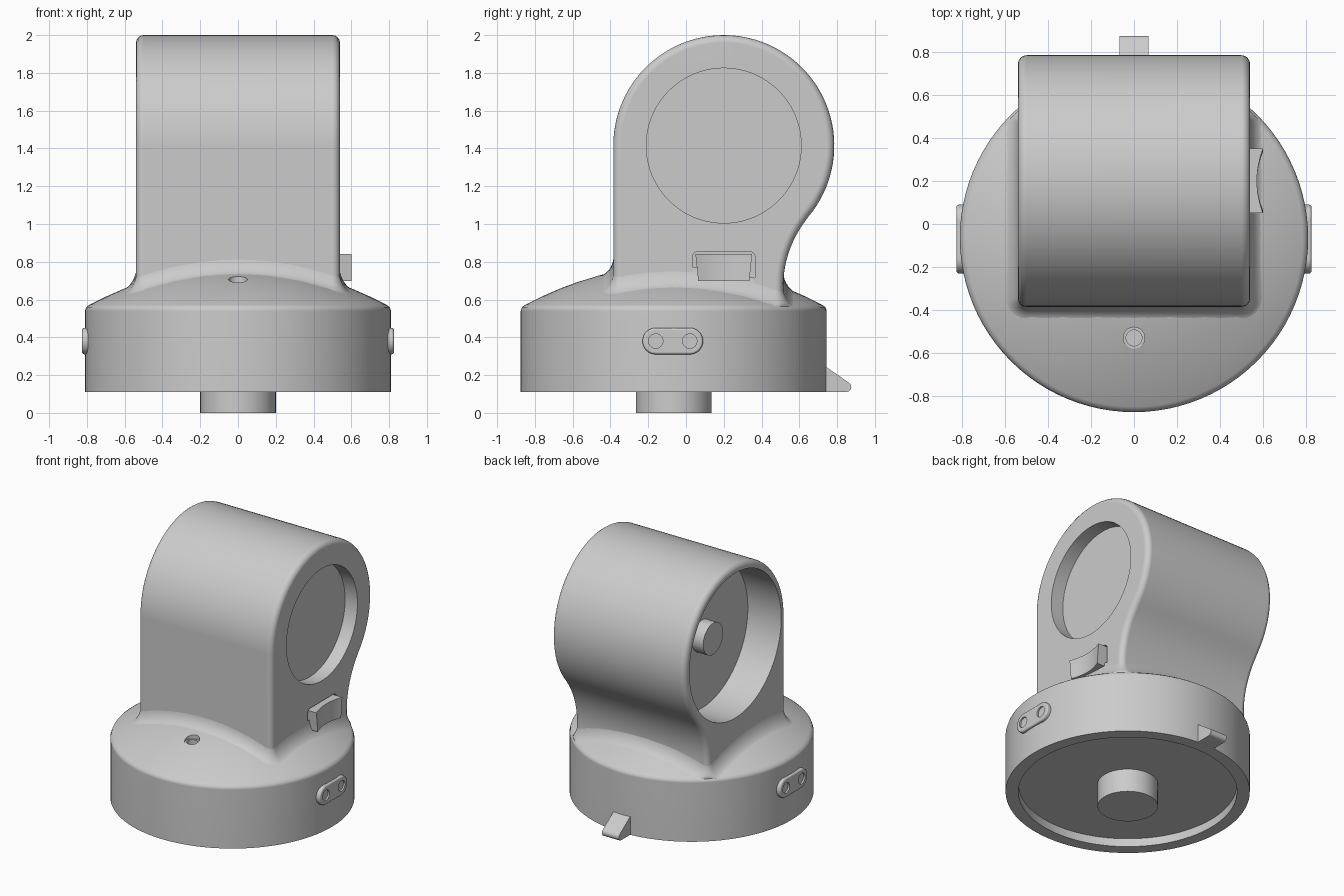
import bpy, bmesh, math

cube = bpy.data.objects.get("Cube")
if cube:
    bpy.data.objects.remove(cube)

GREY = (0.6, 0.6, 0.6, 1)
mat = bpy.data.materials.new("plain grey")
mat.use_nodes = True
mat.diffuse_color = GREY
mat.node_tree.nodes["Principled BSDF"].inputs["Base Color"].default_value = GREY

BASE_Y = -0.065          # centre of the round base
HEAD_Y, HEAD_Z = 0.2, 1.415


def loft(name, rings, caps=True):
    """Skin a list of equal-length closed rings."""
    bm = bmesh.new()
    loops = [[bm.verts.new(p) for p in ring] for ring in rings]
    for a, b in zip(loops, loops[1:]):
        for i in range(len(a)):
            j = (i + 1) % len(a)
            bm.faces.new((a[i], a[j], b[j], b[i]))
    if caps:
        bm.faces.new(loops[0])
        bm.faces.new(loops[-1])
    bmesh.ops.recalc_face_normals(bm, faces=bm.faces)
    mesh = bpy.data.meshes.new(name)
    bm.to_mesh(mesh)
    bm.free()
    mesh.materials.append(mat)
    obj = bpy.data.objects.new(name, mesh)
    bpy.context.collection.objects.link(obj)
    return obj


def arc(cu, cv, r, start, end, n):
    angles = [math.radians(start + (end - start) * i / n) for i in range(n + 1)]
    return [(cu + r * math.cos(a), cv + r * math.sin(a)) for a in angles]


def circle(cu, cv, r, n=64):
    return arc(cu, cv, r, 0, 360, n)[:-1]


def round_rect(cu, cv, hu, hv, r, n=6, split=1):
    pts = []
    for k, (su, sv) in enumerate(((1, 1), (-1, 1), (-1, -1), (1, -1))):
        corner = arc(cu + su * (hu - r), cv + sv * (hv - r), r, 90 * k, 90 * k + 90, n)
        if pts and split > 1:
            pts += between(pts[-1], corner[0], split)
        pts += corner
    return pts + between(pts[-1], pts[0], split)


def between(a, b, n):
    return [(a[0] + (b[0] - a[0]) * i / n, a[1] + (b[1] - a[1]) * i / n) for i in range(1, n)]


def along_x(name, outline, x0, x1):
    return loft(name, [[(x, u, v) for u, v in outline] for x in (x0, x1)])


def along_z(name, outline, z0, z1):
    return loft(name, [[(u, v, z) for u, v in outline] for z in (z0, z1)])


def apply(obj, mod):
    bpy.context.view_layer.objects.active = obj
    bpy.ops.object.modifier_apply(modifier=mod.name)


def bevel(obj, width, segments=4):
    mod = obj.modifiers.new("Bevel", "BEVEL")
    mod.width, mod.segments = width, segments
    mod.limit_method, mod.angle_limit = "ANGLE", math.radians(60)
    mod.use_clamp_overlap = False
    apply(obj, mod)


def cut(obj, cutter):
    cutter.hide_render = True
    mod = obj.modifiers.new("Cut", "BOOLEAN")
    mod.operation, mod.solver, mod.object = "DIFFERENCE", "EXACT", cutter
    apply(obj, mod)
    bpy.data.objects.remove(cutter)


def smooth(obj):
    bpy.ops.object.select_all(action="DESELECT")
    obj.select_set(True)
    bpy.context.view_layer.objects.active = obj
    bpy.ops.object.shade_smooth_by_angle(angle=math.radians(35))
    mod = obj.modifiers.new("Weighted", "WEIGHTED_NORMAL")
    mod.keep_sharp = True


def dome(r):
    return 0.78 - 0.336 * r * r


parts = []

# Round base with domed top and hollow underside
profile = [(0.725, 0.17), (0.725, 0.11), (0.81, 0.11), (0.81, 0.54), (0.803, 0.56)]
profile += [(r, dome(r)) for r in (0.785, 0.7, 0.6, 0.5, 0.4, 0.3, 0.15, 0.03)]
base = loft("base", [[(u, v, z) for u, v in circle(0, BASE_Y, r, 96)] for r, z in profile])
cut(base, along_z("screw_recess", circle(0, -0.53, 0.05, 32), 0.69, 0.9))
cut(base, along_z("screw_hole", circle(0, -0.53, 0.037, 32), 0.65, 0.9))
parts.append(base)

# Post under the base
parts.append(along_z("bottom_post", circle(0, BASE_Y, 0.2), 0, 0.18))

# Upright head: round top, straight front, curved-in back
outline = arc(HEAD_Y, HEAD_Z, 0.585, 180, -40, 64)
outline += arc(1.085, 0.67, 0.57, 140, 180, 12)[1:]
outline += [(0.515, 0.5), (-0.385, 0.5)]
head = along_x("head", outline, -0.54, 0.54)
bevel(head, 0.04)
cut(head, along_x("deep_pocket", circle(HEAD_Y, HEAD_Z, 0.53, 96), -0.7, -0.27))
cut(head, along_x("shallow_pocket", circle(HEAD_Y, HEAD_Z, 0.41, 96), 0.44, 0.7))
cut(head, along_x("button_recess", round_rect(0.2, 0.77, 0.165, 0.085, 0.03), 0.51, 0.7))
parts.append(head)

# Peg inside the deep pocket
parts.append(along_x("pocket_peg", circle(HEAD_Y, HEAD_Z, 0.115, 48), -0.36, -0.25))

# Fillet blending the head into the dome
rings = []
for i in range(9):
    a = math.radians(90 * i / 8)
    d = 0.065 * (1 - math.cos(a)) - 0.003
    ring = []
    for x, y in round_rect(0, 0.065, 0.54 + d, 0.45 + d, 0.04 + d, split=14):
        r = math.hypot(x, y - BASE_Y)
        k = min(1, 0.8 / r)
        lift = 0.095 * (1 - math.sin(a)) - 0.002
        ring.append((x * k, BASE_Y + (y - BASE_Y) * k, dome(r * k) + lift))
    rings.append(ring)
parts.append(loft("neck_fillet", rings, caps=False))

# Rocker button with a hollowed face, narrower at its lower edge
rings = []
for z, half in ((0.697, 0.135), (0.842, 0.15)):
    face = [(0.572 + 0.028 * (t / 6) ** 2, HEAD_Y + half * t / 6, z) for t in range(-6, 7)]
    rings.append([(0.5, HEAD_Y - half, z)] + face + [(0.5, HEAD_Y + half, z)])
parts.append(loft("rocker_button", rings))

# Contact plates with two round sockets on both sides of the base
for side, label in ((1, "left"), (-1, "right")):
    plate = along_x(label + "_contact_plate",
                    round_rect(-0.07, 0.38, 0.16, 0.07, 0.069, 8), side * 0.76, side * 0.826)
    bevel(plate, 0.012, 3)
    for y in (-0.16, 0.02):
        cut(plate, along_x("socket", circle(y, 0.38, 0.038, 32), side * 0.814, side * 0.9))
    parts.append(plate)

# Wedge tab at the back
tab = [(0.7, 0.11), (0.85, 0.11)] + arc(0.848, 0.137, 0.027, -60, 55, 6) + [(0.74, 0.245), (0.7, 0.245)]
parts.append(along_x("back_tab", tab, -0.068, 0.068))

for part in parts:
    smooth(part)
